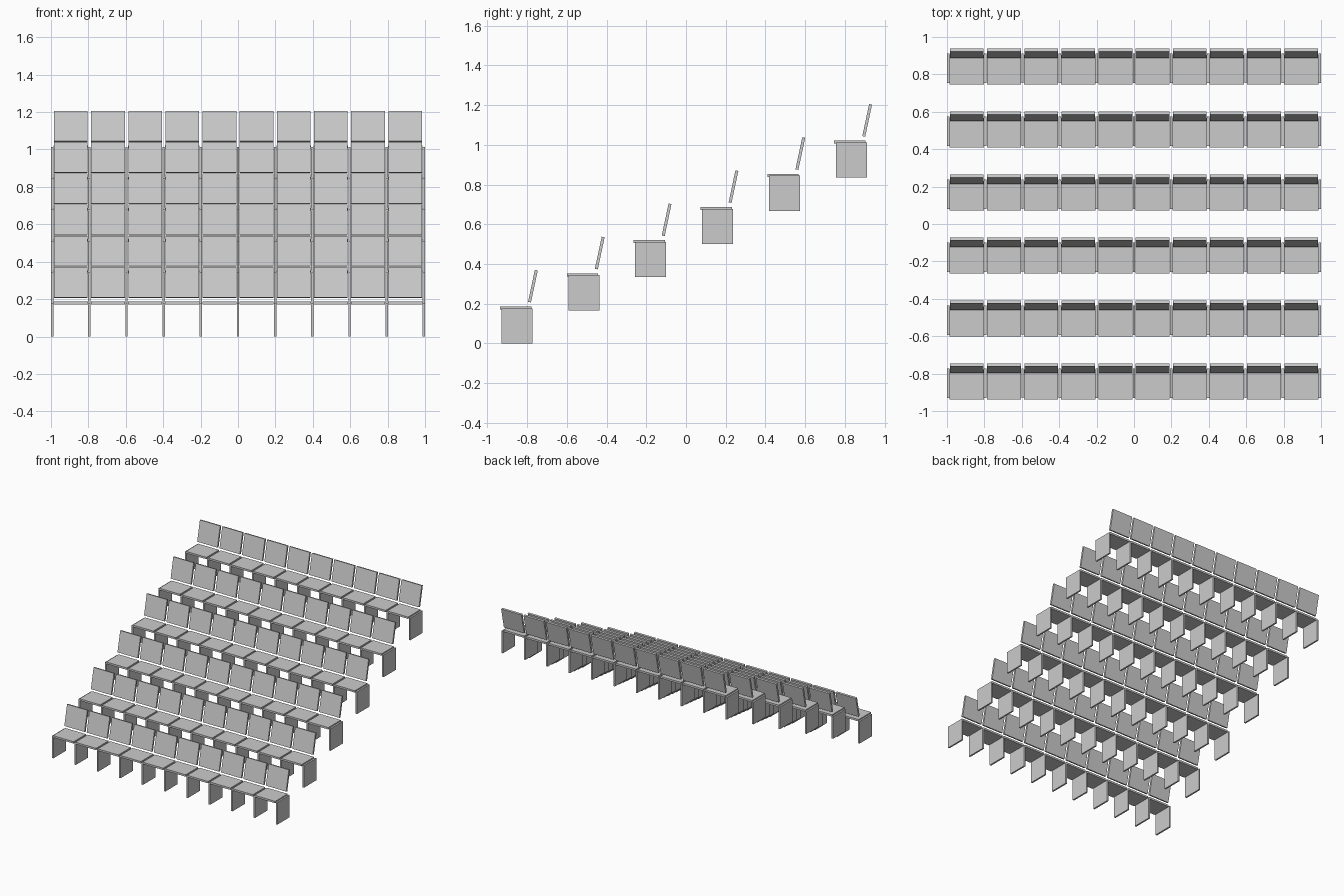
import bpy
from math import radians

if "Cube" in bpy.data.objects:
    bpy.data.objects.remove(bpy.data.objects["Cube"])

COLS, ROWS = 10, 6
PITCH = 0.1987              # seat spacing along x
RUN, RISE = 0.3367, 0.167   # row step back and up


def box(name, centre, size, tilt=0.0):
    bpy.ops.mesh.primitive_cube_add(size=1, location=centre)
    ob = bpy.context.object
    ob.name = name
    ob.scale = size
    ob.rotation_euler.x = radians(tilt)
    bpy.ops.object.transform_apply(location=False, rotation=True, scale=True)
    return ob


def repeat(ob, count, offset):
    mod = ob.modifiers.new("repeat", 'ARRAY')
    mod.use_relative_offset = False
    mod.use_constant_offset = True
    mod.count = count
    mod.constant_offset_displace = offset


x_leg = -PITCH * COLS / 2
x_seat = x_leg + PITCH / 2

# upright side panels, shared between neighbouring seats
legs = box("leg_panels", (x_leg, -0.851, 0.0885), (0.013, 0.156, 0.177))
# flat seat pads
seats = box("seats", (x_seat, -0.858, 0.1785), (0.1835, 0.158, 0.015))
# leaning back panels, floating above the seats
backs = box("backrests", (x_seat, -0.771, 0.2885), (0.180, 0.015, 0.165), -12)

for ob, n in ((legs, COLS + 1), (seats, COLS), (backs, COLS)):
    repeat(ob, n, (PITCH, 0, 0))
    repeat(ob, ROWS, (0, RUN, RISE))
